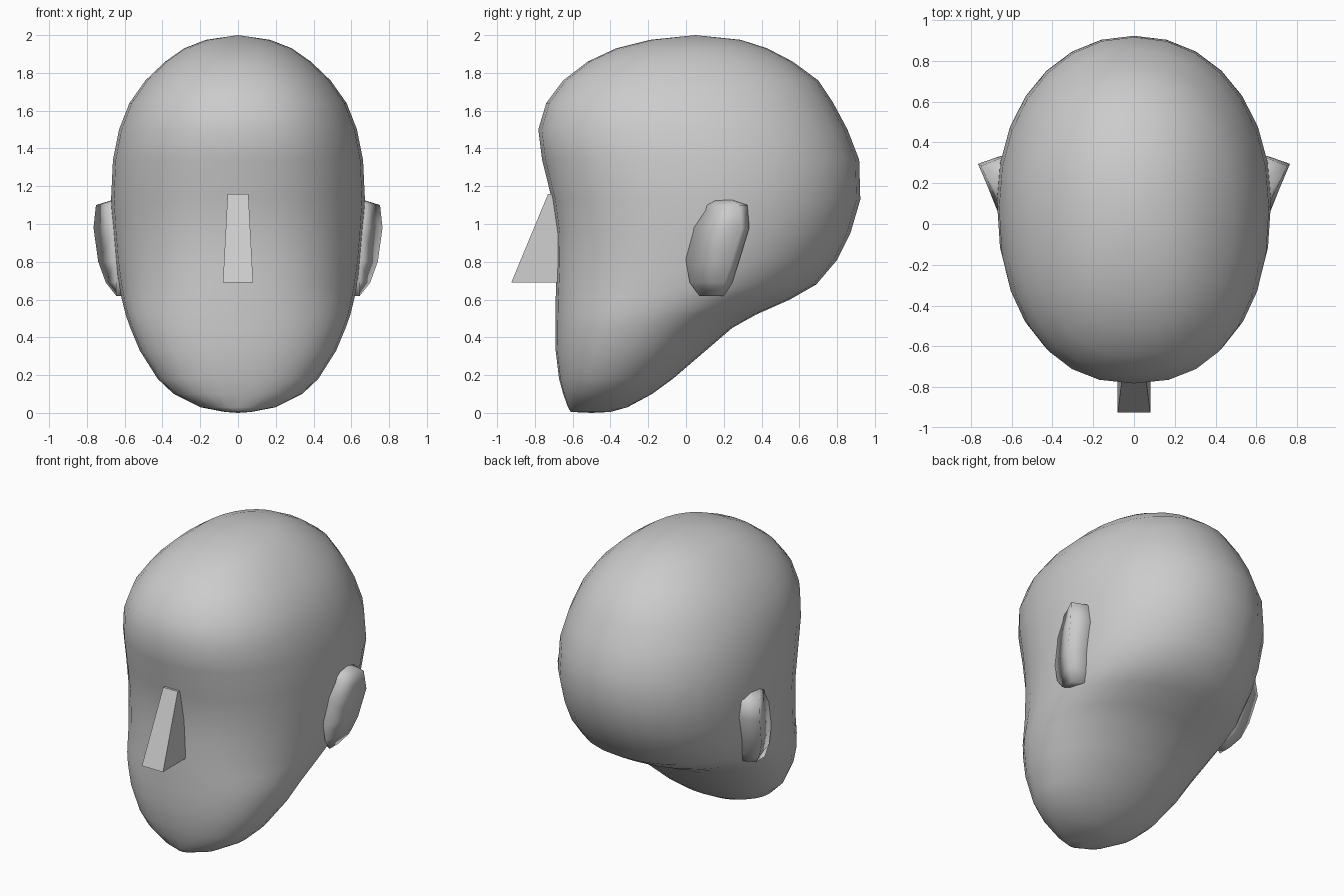
import bpy, bmesh
from math import sin, cos, pi

if "Cube" in bpy.data.objects:
    bpy.data.objects.remove(bpy.data.objects["Cube"])


def make_object(name, bm, smooth):
    bmesh.ops.recalc_face_normals(bm, faces=bm.faces)
    for f in bm.faces:
        f.smooth = smooth
    mesh = bpy.data.meshes.new(name)
    bm.to_mesh(mesh)
    bm.free()
    ob = bpy.data.objects.new(name, mesh)
    bpy.context.collection.objects.link(ob)
    return ob


def loft(name, rings, start=None, end=None, smooth=True):
    """Skin closed rings of points; ends close to a pole or a flat face."""
    bm = bmesh.new()
    rows = [[bm.verts.new(p) for p in r] for r in rings]
    n = len(rows[0])
    for a, b in zip(rows, rows[1:]):
        for i in range(n):
            j = (i + 1) % n
            bm.faces.new((a[i], a[j], b[j], b[i]))
    for row, pole in ((rows[0], start), (rows[-1], end)):
        if pole:
            v = bm.verts.new(pole)
            for i in range(n):
                bm.faces.new((row[i], row[(i + 1) % n], v))
        else:
            bm.faces.new(row)
    return make_object(name, bm, smooth)


def spow(v, e):
    return (1 if v >= 0 else -1) * abs(v) ** e


def head_ring(z, front, back, half, n=28):
    c, r = (front + back) / 2, (back - front) / 2
    pts = []
    for i in range(n):
        a = 2 * pi * i / n
        e = 2 / 2.3 if sin(a) < 0 else 2 / 2.1   # squarer face, rounder back
        pts.append((half * spow(cos(a), e), c + r * spow(sin(a), e), z))
    return pts


# Head: height, front y, back y, half width
levels = [
    (0.005, -0.61, -0.40, 0.07), (0.03, -0.625, -0.31, 0.20),
    (0.10, -0.65, -0.18, 0.34), (0.18, -0.672, -0.07, 0.425),
    (0.33, -0.69, 0.105, 0.52), (0.45, -0.69, 0.245, 0.57),
    (0.52, -0.69, 0.37, 0.595), (0.60, -0.69, 0.55, 0.615),
    (0.68, -0.688, 0.69, 0.63), (0.81, -0.685, 0.80, 0.648),
    (0.95, -0.685, 0.87, 0.66), (1.13, -0.71, 0.923, 0.672),
    (1.34, -0.762, 0.917, 0.662), (1.50, -0.782, 0.855, 0.63),
    (1.64, -0.74, 0.78, 0.575), (1.76, -0.65, 0.70, 0.49),
    (1.86, -0.52, 0.565, 0.385), (1.93, -0.37, 0.43, 0.285),
    (1.975, -0.19, 0.29, 0.17),
]
loft("head", [head_ring(*l) for l in levels], (0, -0.5, 0), (0, 0.05, 2.0))

# Ears: height, front root y, rim x, rim y, rear x
ear = [
    (1.13, 0.12, 0.655, 0.24, 0.62), (1.10, 0.06, 0.752, 0.285, 0.65),
    (0.98, 0.01, 0.765, 0.295, 0.65), (0.80, 0.0, 0.74, 0.24, 0.63),
    (0.69, 0.02, 0.70, 0.205, 0.60), (0.62, 0.07, 0.645, 0.165, 0.56),
]
for side, label in ((1, "left"), (-1, "right")):
    loft(label + "_ear", [[(side * 0.645, fy, z), (side * rx, ry, z),
                           (side * bx, ry + 0.04, z), (side * 0.5, ry, z)]
                          for z, fy, rx, ry, bx in ear]
         ).data.shade_smooth()

# Nose: straight-sided wedge
loft("nose", [[(-w, f, z), (w, f, z), (w, -0.62, z), (-w, -0.62, z)]
              for z, w, f in ((0.69, 0.08, -0.925), (1.16, 0.055, -0.73))],
     smooth=False)
